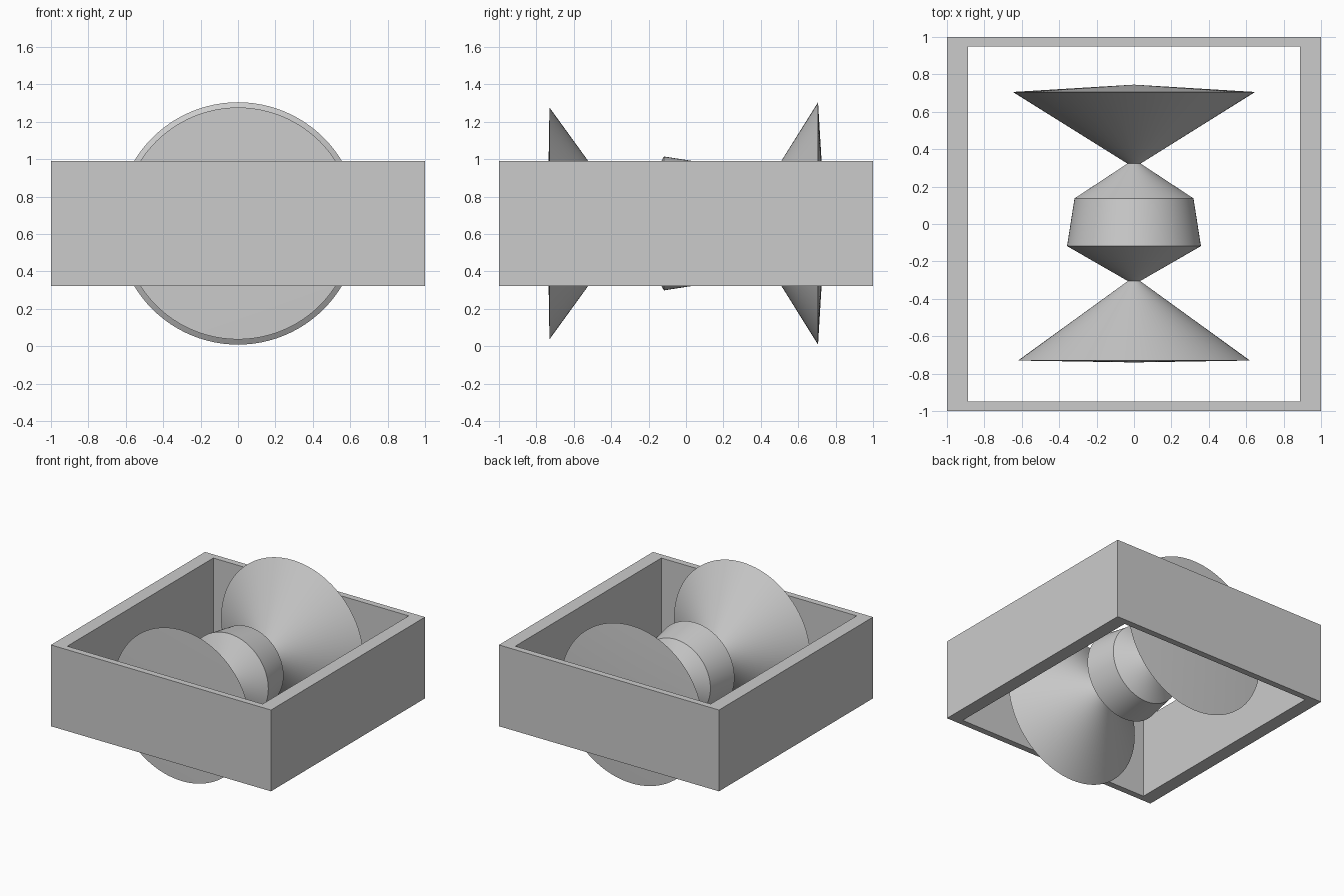
import bpy, bmesh, math

if "Cube" in bpy.data.objects:
    bpy.data.objects.remove(bpy.data.objects["Cube"])

AXIS_Z = 0.656
SEGMENTS = 96


def finish(name, bm):
    bmesh.ops.recalc_face_normals(bm, faces=bm.faces[:])
    mesh = bpy.data.meshes.new(name)
    bm.to_mesh(mesh)
    bm.free()
    obj = bpy.data.objects.new(name, mesh)
    bpy.context.collection.objects.link(obj)
    return obj


def rect(bm, hx, hy, z):
    return [bm.verts.new((sx * hx, sy * hy, z))
            for sx, sy in ((-1, -1), (1, -1), (1, 1), (-1, 1))]


# Rectangular frame, open at the top and bottom
bm = bmesh.new()
z0, z1 = 0.322, 0.99
loops = [rect(bm, 1, 1, z0), rect(bm, 1, 1, z1),
         rect(bm, 0.888, 0.948, z1), rect(bm, 0.888, 0.948, z0)]
for k in range(4):
    a, b = loops[k], loops[(k + 1) % 4]
    for i in range(4):
        j = (i + 1) % 4
        bm.faces.new((a[i], a[j], b[j], b[i]))
finish("box_frame", bm)

# Turned spindle along y: front cone, middle drum, back cone (y, radius)
profile = [(-0.74, 0), (-0.73, 0.62), (-0.305, 0.033), (-0.118, 0.358),
           (0.137, 0.318), (0.323, 0.035), (0.706, 0.648), (0.745, 0)]
bm = bmesh.new()
verts = [bm.verts.new((r, y, AXIS_Z)) for y, r in profile]
edges = [bm.edges.new(pair) for pair in zip(verts, verts[1:])]
bmesh.ops.spin(bm, geom=verts + edges, cent=(0, 0, AXIS_Z), axis=(0, 1, 0),
               angle=2 * math.pi, steps=SEGMENTS)
bmesh.ops.remove_doubles(bm, verts=bm.verts[:], dist=0.0005)
spindle = finish("spindle", bm)

# Smooth shading with sharp rims
bpy.context.view_layer.objects.active = spindle
spindle.select_set(True)
bpy.ops.object.shade_smooth_by_angle(angle=math.radians(25))
